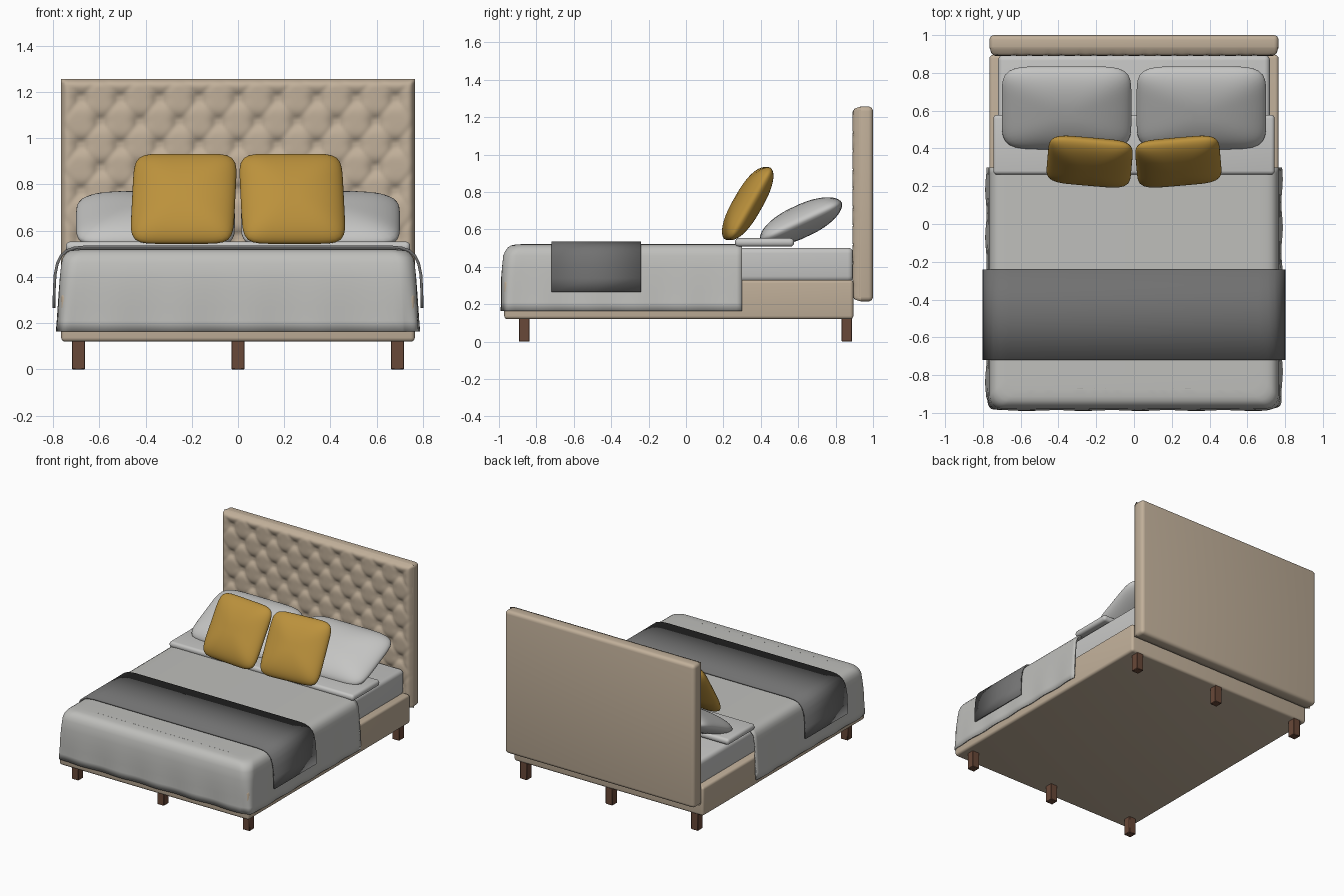
import bpy, bmesh, math
from mathutils import Matrix, Vector

if "Cube" in bpy.data.objects:
    bpy.data.objects.remove(bpy.data.objects["Cube"])


def material(name, rgb):
    m = bpy.data.materials.new(name)
    m.diffuse_color = (*rgb, 1)
    m.use_nodes = True
    m.node_tree.nodes["Principled BSDF"].inputs["Base Color"].default_value = m.diffuse_color
    return m


BEIGE = material("beige fabric", (0.53, 0.43, 0.32))
LINEN = material("grey linen", (0.52, 0.52, 0.50))
WHITE = material("pale sheet", (0.56, 0.56, 0.55))
THROW = material("dark grey throw", (0.165, 0.165, 0.165))
MUSTARD = material("mustard", (0.50, 0.285, 0.045))
WOOD = material("brown wood", (0.14, 0.065, 0.04))


def finish(name, bm, mat, angle=40):
    bmesh.ops.recalc_face_normals(bm, faces=bm.faces)
    me = bpy.data.meshes.new(name)
    bm.to_mesh(me)
    bm.free()
    me.materials.append(mat)
    ob = bpy.data.objects.new(name, me)
    bpy.context.collection.objects.link(ob)
    bpy.ops.object.select_all(action='DESELECT')
    ob.select_set(True)
    bpy.context.view_layer.objects.active = ob
    bpy.ops.object.shade_smooth_by_angle(angle=math.radians(angle))
    return ob


def box(name, lo, hi, mat, bevel=0.0, segments=4):
    bm = bmesh.new()
    bmesh.ops.create_cube(bm, size=1)
    lo, hi = Vector(lo), Vector(hi)
    for v in bm.verts:
        v.co = Vector([(lo[i] + hi[i]) / 2 + v.co[i] * (hi[i] - lo[i]) for i in range(3)])
    if bevel:
        bmesh.ops.bevel(bm, geom=bm.edges[:], offset=bevel, segments=segments,
                        profile=0.5, affect='EDGES')
    return finish(name, bm, mat)


def loft(bm, rows, closed=False):
    for a, b in zip(rows, rows[1:]):
        n = len(a)
        for i in range(n if closed else n - 1):
            j = (i + 1) % n
            bm.faces.new((a[i], a[j], b[j], b[i]))


def pillow(name, w, h, t, power, centre, tilt, yaw, mat):
    """Puffed cushion: superellipse outline with a lens section."""
    bm = bmesh.new()
    n, rings, rows = 72, 24, []
    for k in range(1, rings):
        a = math.pi * k / rings
        r = math.sin(a) ** 0.9
        z = t * math.copysign(abs(math.cos(a)) ** 1.1, math.cos(a))
        row = []
        for i in range(n):
            c, s = math.cos(2 * math.pi * i / n), math.sin(2 * math.pi * i / n)
            p = 2 + (power - 2) * r
            q = r / (abs(c) ** p + abs(s) ** p) ** (1 / p)
            row.append(bm.verts.new((w * c * q, h * s * q, z)))
        rows.append(row)
    loft(bm, rows, closed=True)
    bm.faces.new(rows[0])
    bm.faces.new(rows[-1])
    bm.transform(Matrix.Translation(centre) @ Matrix.Rotation(yaw, 4, 'Z')
                 @ Matrix.Rotation(tilt, 4, 'X'))
    finish(name, bm, mat, 60)


# Legs
for y, end in ((-0.865, "front"), (0.86, "back")):
    for x, side in ((-0.69, "left"), (0, "middle"), (0.69, "right")):
        box(f"{end}_{side}_leg", (x - 0.028, y - 0.028, 0), (x + 0.028, y + 0.028, 0.13),
            WOOD, 0.003, 1)

# Upholstered base and mattress
box("bed_base", (-0.765, -0.972, 0.12), (0.765, 0.895, 0.33), BEIGE, 0.018)
box("mattress", (-0.72, -0.95, 0.32), (0.72, 0.895, 0.502), WHITE, 0.03)

# Headboard: rounded slab plus tufted front skin
box("headboard", (-0.765, 0.912, 0.215), (0.765, 1.0, 1.257), BEIGE, 0.025)
buttons = []
for r in range(10):
    odd = r % 2
    for c in range(-4, 5 - odd):
        buttons.append(((c + odd / 2) * 0.17, 1.17 - 0.1 * r))


def tuft(x, z):
    d = sum(math.exp(-((x - bx) ** 2 + (z - bz) ** 2) / 0.0011)
            for bx, bz in buttons if abs(x - bx) < 0.1 and abs(z - bz) < 0.1)
    # faint diagonal pleats joining the buttons
    u, v = x / 0.17, (z - 1.17) / 0.2
    for k in (u + v, u - v):
        d += 0.22 * math.exp(-((k - round(k)) / 0.09) ** 2)
    return 0.019 * min(d, 1)


bm = bmesh.new()
nx, nz, rows = 150, 104, []
for j in range(nz + 1):
    row = []
    for i in range(nx + 1):
        x, z = -0.765 + 1.53 * i / nx, 0.215 + 1.042 * j / nz
        e = max(0, 1 - min(0.765 - abs(x), z - 0.215, 1.257 - z) / 0.035)
        edge = 0.045 * (1 - math.sqrt(max(0, 1 - e * e)))
        row.append(bm.verts.new((x, 0.89 + edge + tuft(x, z) * (1 - e), z)))
    rows.append(row)
loft(bm, rows)
finish("tufted_panel", bm, BEIGE, 80)

# Duvet: U-shaped skirt lofted upward, rounded over and closed on top
bm = bmesh.new()
levels = [(0.165, 0.784, 1.0), (0.21, 0.781, 0.8), (0.27, 0.778, 0.5), (0.34, 0.774, 0.3),
          (0.40, 0.770, 0.1), (0.46, 0.764, 0), (0.485, 0.757, 0), (0.503, 0.744, 0),
          (0.514, 0.727, 0), (0.519, 0.705, 0), (0.521, 0.67, 0)]
rows = []
for z, w, wave in levels:
    front = -0.986 - (0.004 if 0.3 < z < 0.48 else 0) + (0.777 - min(w, 0.777))
    rad = 0.07
    path = [(w, 0.30 + (front + rad - 0.30) * i / 40) for i in range(40)]
    path += [(w - rad + rad * math.cos(a), front + rad - rad * math.sin(a))
             for a in (math.pi / 2 * i / 10 for i in range(11))]
    path += [((w - rad) * (1 - i / 20), front) for i in range(1, 21)]
    path += [(-x, y) for x, y in reversed(path[:-1])]
    row = []
    for i, (x, y) in enumerate(path):
        s = 1 + wave * 0.005 * math.sin(i * 0.75)
        row.append(bm.verts.new((x * s, y * s if y < -0.9 else y, z)))
    rows.append(row)
loft(bm, rows)
n = len(rows[0])
for i in range(n // 2):
    a, b = rows[-1][i], rows[-1][i + 1]
    c, d = rows[-1][n - 2 - i], rows[-1][n - 1 - i]
    if b is c:
        bm.faces.new((a, b, d))
    elif a is not d:
        bm.faces.new((a, b, c, d))
ob = finish("duvet", bm, LINEN, 60)
mod = ob.modifiers.new("thickness", 'SOLIDIFY')
mod.thickness = 0.01

# Turned-back duvet edge
box("duvet_fold", (-0.745, 0.262, 0.508), (0.745, 0.578, 0.553), WHITE, 0.02)

# Throw blanket draped across the foot
half = [(0.802, 0.265), (0.801, 0.34), (0.797, 0.41), (0.787, 0.46), (0.77, 0.495),
        (0.745, 0.518), (0.71, 0.531), (0.66, 0.536)]
section = half + [(-x, z) for x, z in reversed(half)]
bm = bmesh.new()
loft(bm, [[bm.verts.new((x, y, z)) for x, z in section] for y in (-0.72, -0.48, -0.24)])
ob = finish("throw_blanket", bm, THROW, 60)
mod = ob.modifiers.new("thickness", 'SOLIDIFY')
mod.thickness = 0.012

# Sleeping pillows and mustard cushions
for s, side in ((-1, "left"), (1, "right")):
    pillow(f"{side}_pillow", 0.343, 0.24, 0.088, 6, (s * 0.357, 0.615, 0.643),
           math.radians(25), 0, WHITE)
    pillow(f"{side}_cushion", 0.224, 0.222, 0.075, 7, (s * 0.235, 0.33, 0.738),
           math.radians(60), s * math.radians(5), MUSTARD)
